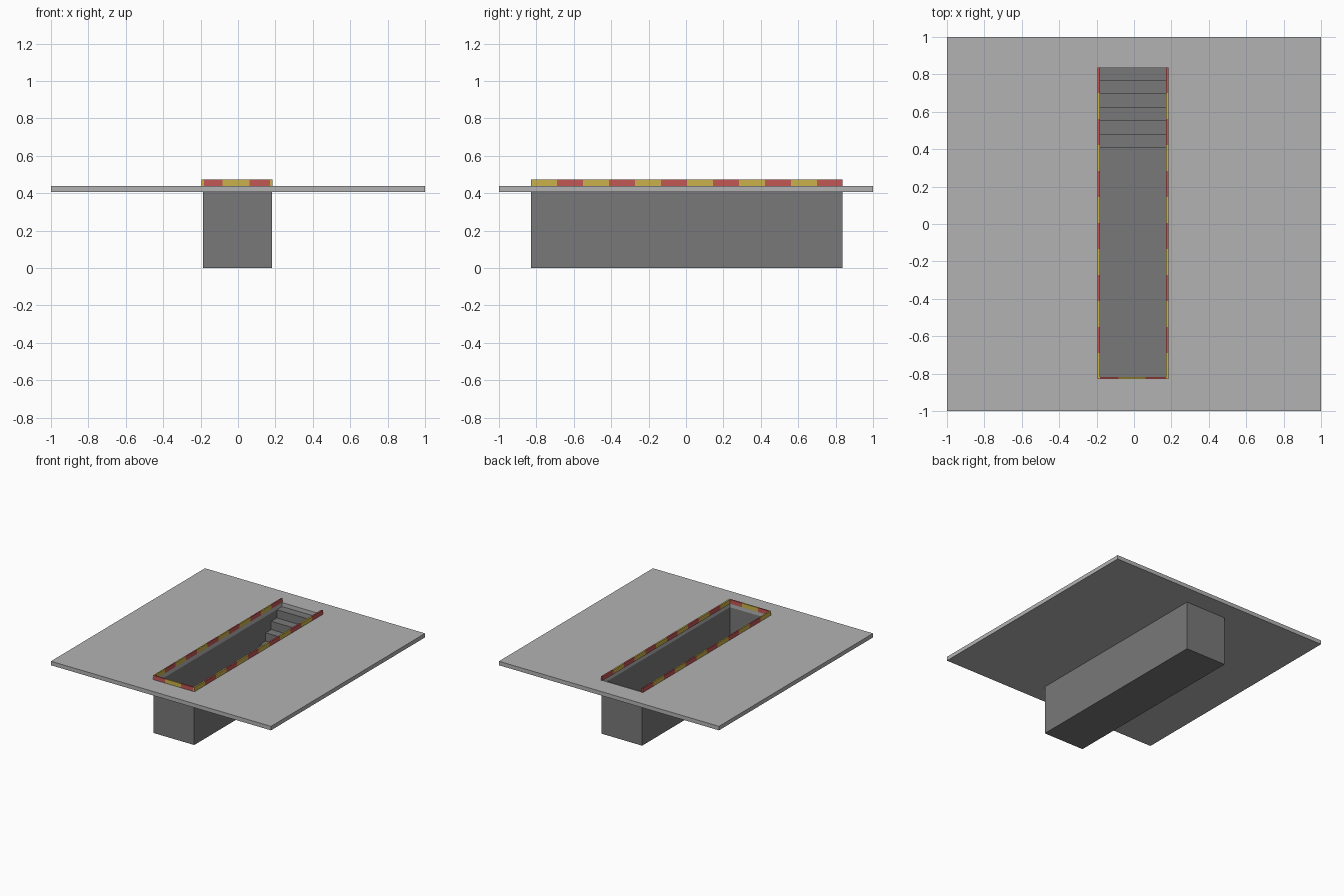
import bpy, bmesh

if "Cube" in bpy.data.objects:
    bpy.data.objects.remove(bpy.data.objects["Cube"])

# Main measurements
X0, X1, Y0, Y1 = -0.188, 0.182, -0.828, 0.838   # pit outline
Z_LOW, Z_TOP, Z_CURB = 0.405, 0.438, 0.472      # slab underside, slab top, curb top
WALL, CURB = 0.004, 0.011


def material(name, r, g, b):
    m = bpy.data.materials.new(name)
    m.diffuse_color = (r, g, b, 1)
    m.use_nodes = True
    m.node_tree.nodes["Principled BSDF"].inputs["Base Color"].default_value = m.diffuse_color
    return m


light_grey = material("light concrete", 0.45, 0.45, 0.45)
dark_grey = material("dark concrete", 0.19, 0.19, 0.19)
red = material("warning red", 0.55, 0.095, 0.09)
yellow = material("warning yellow", 0.60, 0.45, 0.07)


def finish(name, bm, *mats):
    bmesh.ops.recalc_face_normals(bm, faces=bm.faces[:])
    mesh = bpy.data.meshes.new(name)
    bm.to_mesh(mesh)
    bm.free()
    for m in mats:
        mesh.materials.append(m)
    ob = bpy.data.objects.new(name, mesh)
    bpy.context.collection.objects.link(ob)
    return ob


def rect(bm, x0, x1, y0, y1, z):
    return [bm.verts.new((x, y, z)) for x, y in ((x0, y0), (x1, y0), (x1, y1), (x0, y1))]


def bridge(bm, a, b):
    n = len(a)
    return [bm.faces.new((a[i], a[(i + 1) % n], b[(i + 1) % n], b[i])) for i in range(n)]


inner = (X0 + WALL, X1 - WALL, Y0 + WALL, Y1 - WALL)

# Floor slab with a rectangular opening
bm = bmesh.new()
loops = [rect(bm, -1, 1, -1, 1, Z_LOW), rect(bm, -1, 1, -1, 1, Z_TOP),
         rect(bm, *inner, Z_TOP), rect(bm, *inner, Z_LOW)]
for i in range(4):
    bridge(bm, loops[i], loops[(i + 1) % 4])
finish("floor_slab", bm, light_grey)

# Open-topped pit below the slab
bm = bmesh.new()
loops = [rect(bm, X0, X1, Y0, Y1, 0), rect(bm, X0, X1, Y0, Y1, Z_LOW),
         rect(bm, *inner, Z_LOW), rect(bm, *inner, WALL)]
for i in range(3):
    bridge(bm, loops[i], loops[i + 1])
bm.faces.new(loops[0])
bm.faces.new(loops[3])
finish("pit", bm, dark_grey)

# Stairs: stepped profile extruded across the pit
STEPS, TREAD, RISE = 6, 0.072, Z_LOW / 6
bm = bmesh.new()
start = Y1 - STEPS * TREAD
profile = [(start, WALL)]
for i in range(STEPS):
    end = min(start + (i + 1) * TREAD, inner[3])
    profile += [(start + i * TREAD, (i + 1) * RISE), (end, (i + 1) * RISE)]
profile.append((inner[3], WALL))
side_a = [bm.verts.new((inner[0], y, z)) for y, z in profile]
side_b = [bm.verts.new((inner[1], y, z)) for y, z in profile]
bridge(bm, side_a, side_b)
bm.faces.new(side_a)
bm.faces.new(side_b)
finish("stairs", bm, dark_grey)


# Striped warning curb: a beam cut into alternating colours along one axis
def striped_curb(name, axis, low, high, cuts, first):
    bm = bmesh.new()
    rings = []
    for c in cuts:
        corners = ((low, Z_TOP), (high, Z_TOP), (high, Z_CURB), (low, Z_CURB))
        rings.append([bm.verts.new((c, t, z) if axis == "x" else (t, c, z)) for t, z in corners])
    for i in range(len(rings) - 1):
        for f in bridge(bm, rings[i], rings[i + 1]):
            f.material_index = (i + first) % 2
    bm.faces.new(rings[0]).material_index = first
    bm.faces.new(rings[-1]).material_index = (len(rings) - 2 + first) % 2
    finish(name, bm, red, yellow)


side_cuts = [Y0 + (Y1 - Y0) * i / 12 for i in range(13)]
striped_curb("left_curb", "y", X0 - 0.006, X0 + CURB - 0.006, side_cuts, 1)
striped_curb("right_curb", "y", X1 - CURB, X1 + 0.002, side_cuts, 1)
striped_curb("front_curb", "x", Y0, Y0 + CURB,
             [X0 + CURB - 0.006, -0.083, 0.062, X1 - CURB], 0)
